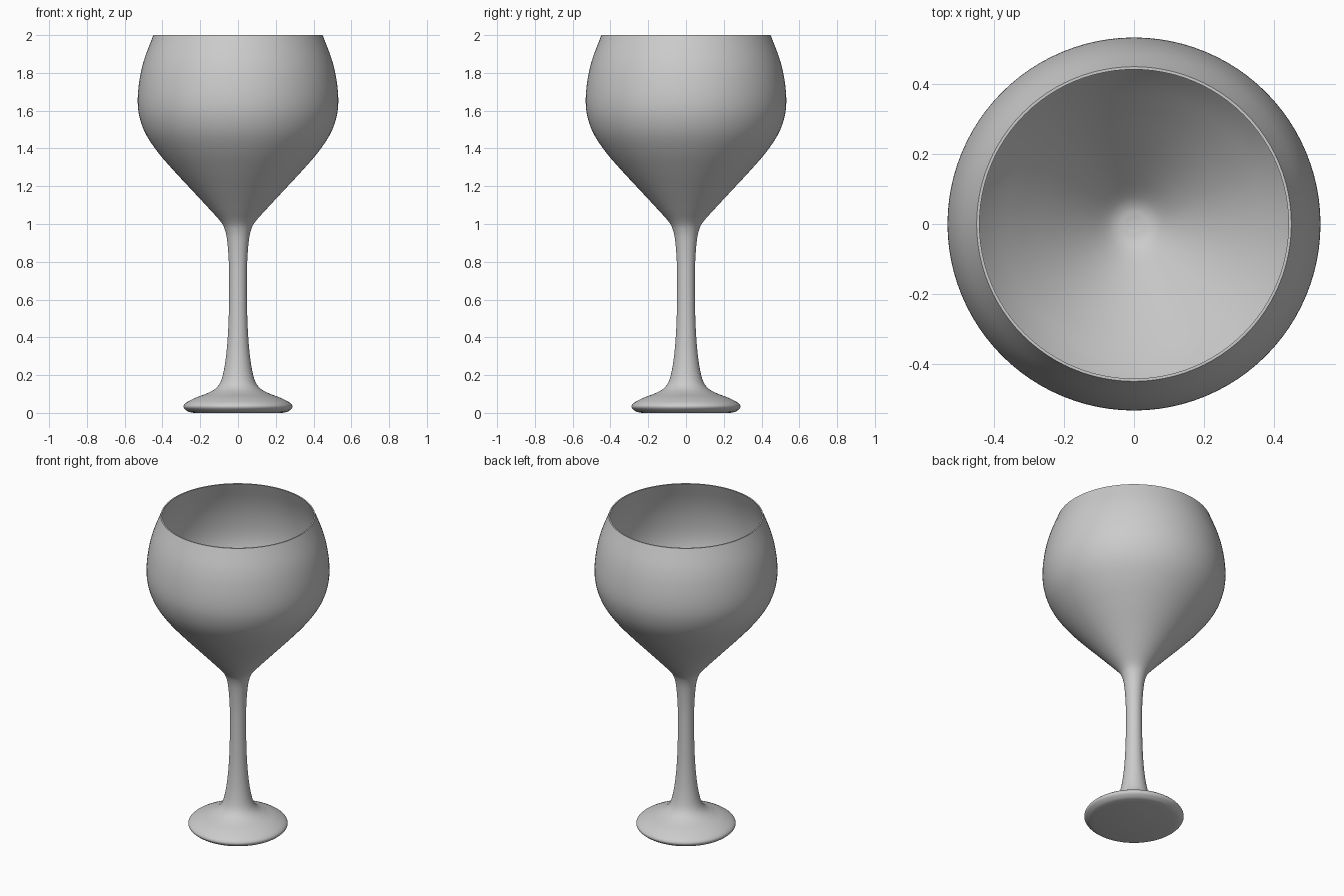
import bpy, bmesh
from math import sin, cos, pi
from mathutils import Vector

if "Cube" in bpy.data.objects:
    bpy.data.objects.remove(bpy.data.objects["Cube"])

SEGMENTS = 96


def smooth_curve(points, steps=6):
    """Catmull-Rom curve through (radius, height) points."""
    p = [Vector(q) for q in points]
    p = [2 * p[0] - p[1]] + p + [2 * p[-1] - p[-2]]
    out = []
    for a, b, c, d in zip(p, p[1:], p[2:], p[3:]):
        for i in range(steps):
            t = i / steps
            out.append(0.5 * (2 * b + (c - a) * t + (2 * a - 5 * b + 4 * c - d) * t * t
                              + (3 * b - a - 3 * c + d) * t ** 3))
    return out + [p[-2]]


def lathe(name, profile):
    """Revolve an open profile about z, closing both ends with a pole."""
    bm = bmesh.new()
    rings = [[bm.verts.new((r * cos(2 * pi * k / SEGMENTS), r * sin(2 * pi * k / SEGMENTS), z))
              for k in range(SEGMENTS)] for r, z in profile]
    for lo, hi in zip(rings, rings[1:]):
        for k in range(SEGMENTS):
            n = (k + 1) % SEGMENTS
            bm.faces.new((lo[k], lo[n], hi[n], hi[k]))
    for ring, z in ((rings[0], profile[0][1]), (rings[-1], profile[-1][1])):
        pole = bm.verts.new((0, 0, z))
        for k in range(SEGMENTS):
            bm.faces.new((ring[k], ring[(k + 1) % SEGMENTS], pole))
    bmesh.ops.recalc_face_normals(bm, faces=bm.faces)
    mesh = bpy.data.meshes.new(name)
    bm.to_mesh(mesh)
    bm.free()
    obj = bpy.data.objects.new(name, mesh)
    bpy.context.collection.objects.link(obj)
    bpy.context.view_layer.objects.active = obj
    obj.select_set(True)
    bpy.ops.object.shade_smooth_by_angle(angle=pi / 3)
    return obj


# foot, stem and outside of the bowl
outer = smooth_curve([
    (0.235, 0.0), (0.265, 0.008), (0.288, 0.03), (0.275, 0.053), (0.225, 0.08),
    (0.165, 0.103), (0.12, 0.128), (0.092, 0.165), (0.074, 0.23), (0.06, 0.33),
    (0.051, 0.46), (0.047, 0.62), (0.048, 0.78), (0.056, 0.9), (0.068, 0.965),
    (0.09, 1.01), (0.15, 1.078), (0.24, 1.175), (0.335, 1.277), (0.42, 1.375),
    (0.485, 1.47), (0.52, 1.56), (0.531, 1.65), (0.522, 1.76), (0.497, 1.87),
    (0.448, 2.0)])

# thin rim and inside of the bowl
inner = smooth_curve([
    (0.440, 2.0), (0.488, 1.87), (0.514, 1.76), (0.523, 1.65), (0.512, 1.56),
    (0.478, 1.475), (0.413, 1.382), (0.328, 1.285), (0.235, 1.185), (0.145, 1.09),
    (0.085, 1.03), (0.05, 1.007), (0.015, 1.0)])

lathe("wine_glass", outer + inner)
